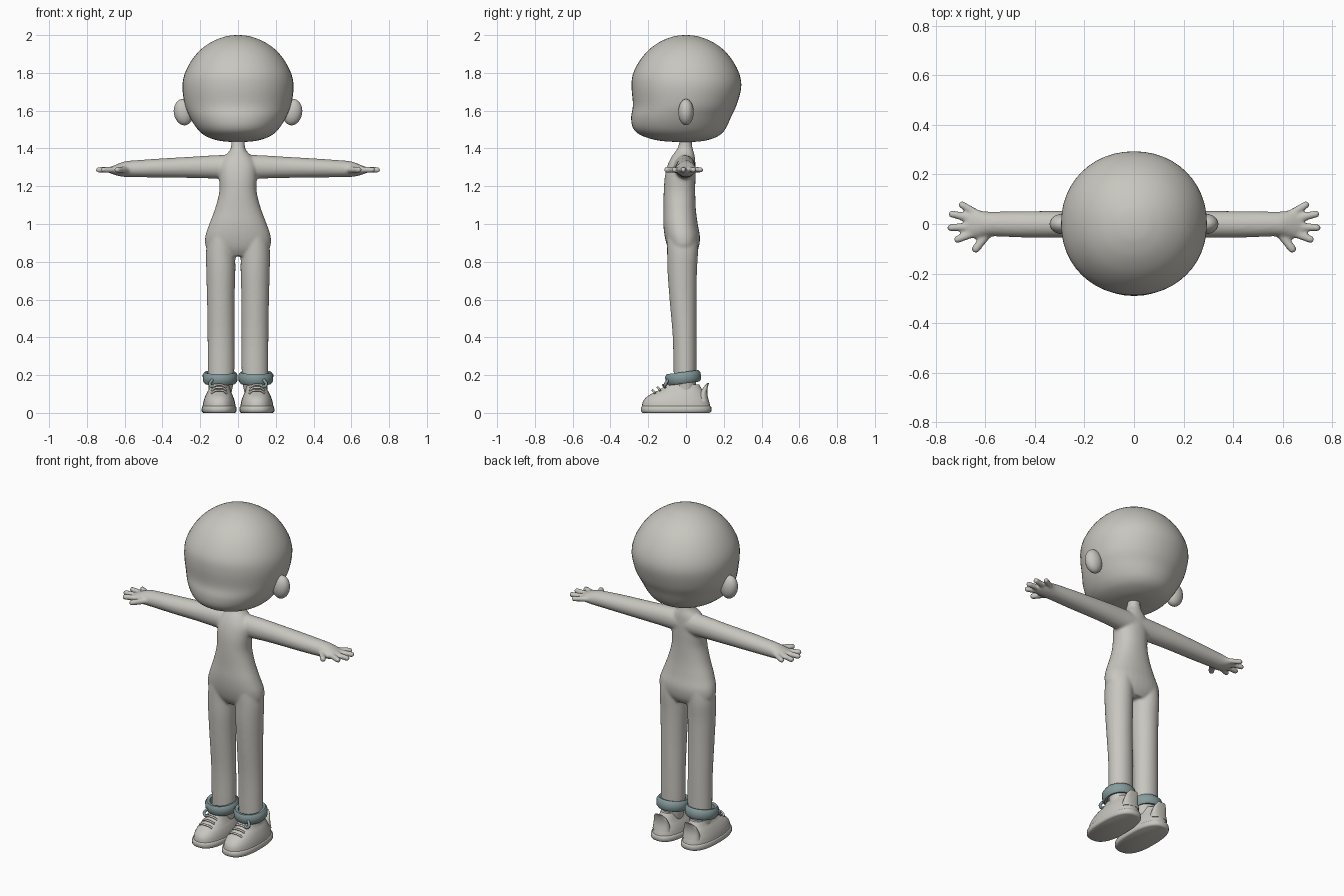
import bpy, bmesh, math
from mathutils import Vector, Matrix

if "Cube" in bpy.data.objects:
    bpy.data.objects.remove(bpy.data.objects["Cube"])


def material(name, rgb):
    m = bpy.data.materials.new(name)
    m.diffuse_color = (*rgb, 1)
    m.use_nodes = True
    m.node_tree.nodes["Principled BSDF"].inputs["Base Color"].default_value = m.diffuse_color
    return m


CLAY = material("warm_grey", (0.58, 0.565, 0.52))
TEAL = material("dusty_teal", (0.24, 0.33, 0.34))


def spline(rows, steps):
    """Smoothly interpolate a list of number tuples (Catmull-Rom)."""
    out = []
    for i in range(len(rows) - 1):
        a, b, c, d = (rows[max(0, min(len(rows) - 1, i + k))] for k in (-1, 0, 1, 2))
        for s in range(steps):
            t = s / steps
            out.append([0.5 * (2 * q + (r - p) * t + (2 * p - 5 * q + 4 * r - w) * t * t
                        + (3 * q - p - 3 * r + w) * t ** 3) for p, q, r, w in zip(a, b, c, d)])
    return out + [list(rows[-1])]


def loft(bm, rows, steps=4, sides=32, power=2.0, turn=None):
    """Rows are (height, centre x, half width, front y, back y)."""
    turn = turn or Matrix()
    rings = []
    for z, cx, hw, yf, yb in spline(rows, steps):
        ring = []
        for k in range(sides):
            a = 2 * math.pi * k / sides
            c, s = math.cos(a), math.sin(a)
            x = cx + hw * math.copysign(abs(c) ** (2 / power), c)
            y = (yf + yb) / 2 + (yb - yf) / 2 * math.copysign(abs(s) ** (2 / power), s)
            ring.append(bm.verts.new(turn @ Vector((x, y, z))))
        rings.append(ring)
    for lo, hi in zip(rings, rings[1:]):
        for k in range(sides):
            j = (k + 1) % sides
            bm.faces.new((lo[k], lo[j], hi[j], hi[k]))
    bm.faces.new(rings[0][::-1])
    bm.faces.new(rings[-1])


def finish(name, bm, mat, angle=50):
    bmesh.ops.recalc_face_normals(bm, faces=bm.faces)
    me = bpy.data.meshes.new(name)
    bm.to_mesh(me)
    bm.free()
    me.materials.append(mat)
    ob = bpy.data.objects.new(name, me)
    bpy.context.collection.objects.link(ob)
    bpy.ops.object.select_all(action='DESELECT')
    bpy.context.view_layer.objects.active = ob
    ob.select_set(True)
    bpy.ops.object.shade_smooth_by_angle(angle=math.radians(angle))
    return ob


def ball(bm, centre, radii, turn=None):
    bmesh.ops.create_uvsphere(bm, u_segments=24, v_segments=14, radius=1,
                              matrix=Matrix.Translation(centre) @ (turn or Matrix())
                              @ Matrix.Diagonal((*radii, 1)))


def rod(bm, start, end, r0, r1):
    """Round-ended tapered rod."""
    start, end = Vector(start), Vector(end)
    d = end - start
    turn = Matrix.Translation(start) @ d.to_track_quat('Z', 'Y').to_matrix().to_4x4()
    loft(bm, [(0, 0, r0, -r0, r0), (d.length, 0, r1, -r1, r1)], 3, 14, turn=turn)
    ball(bm, end, (r1, r1, r1))


def tube(name, points, radius, mat):
    cu = bpy.data.curves.new(name, 'CURVE')
    cu.dimensions = '3D'
    cu.bevel_depth, cu.bevel_resolution, cu.use_fill_caps = radius, 2, True
    sp = cu.splines.new('POLY')
    pts = spline(points, 5)
    sp.points.add(len(pts) - 1)
    for p, co in zip(sp.points, pts):
        p.co = (*co, 1)
    sp.use_smooth = True
    cu.materials.append(mat)
    ob = bpy.data.objects.new(name, cu)
    bpy.context.collection.objects.link(ob)


# Head: round skull with a fuller lower face and flattened underside
bm = bmesh.new()
loft(bm, [(1.434, 0, .03, -.05, .03), (1.441, 0, .10, -.14, .10), (1.46, 0, .16, -.215, .16),
          (1.485, 0, .198, -.262, .195), (1.52, 0, .228, -.285, .218), (1.57, 0, .257, -.29, .24),
          (1.63, 0, .281, -.281, .268), (1.72, 0, .294, -.288, .292), (1.79, 0, .284, -.282, .284),
          (1.86, 0, .25, -.248, .25), (1.92, 0, .201, -.199, .201), (1.965, 0, .138, -.137, .138),
          (1.99, 0, .076, -.076, .076), (1.998, 0, .035, -.035, .035), (2.0, 0, .004, -.004, .004)],
     4, 48, 2.08)
finish("head", bm, CLAY)

# Ears
for s, side in ((1, "left"), (-1, "right")):
    bm = bmesh.new()
    ball(bm, (s * .288, 0, 1.592), (.052, .041, .07), Matrix.Rotation(s * .15, 4, 'Y'))
    finish(side + "_ear", bm, CLAY)

# Body: torso, legs, arms and hands blended into one skin
bm = bmesh.new()
loft(bm, [(.83, 0, .10, -.07, .045), (.87, 0, .165, -.095, .066), (.93, 0, .174, -.112, .074),
          (1.0, 0, .152, -.12, .062), (1.08, 0, .122, -.119, .052), (1.17, 0, .099, -.118, .049),
          (1.25, 0, .10, -.112, .05), (1.31, 0, .098, -.098, .05), (1.355, 0, .075, -.077, .047),
          (1.39, 0, .043, -.052, .038), (1.42, 0, .036, -.038, .032), (1.48, 0, .034, -.03, .03)],
     power=2.2)
FINGERS = [((.62, .035), (.693, .077), .015), ((.65, .022), (.733, .04), .0155),
           ((.65, -.01), (.738, -.015), .0155), ((.64, -.035), (.712, -.062), .0155),
           ((.59, -.04), (.638, -.1), .017)]
for s in (1, -1):
    loft(bm, [(.10, s * .095, .06, -.06, .05), (.2, s * .09, .07, -.065, .055),
              (.4, s * .09, .071, -.07, .056), (.6, s * .091, .073, -.087, .056),
              (.75, s * .091, .077, -.098, .058), (.86, s * .092, .077, -.1, .064),
              (.95, s * .085, .07, -.1, .06)])
    # Arm is lofted upright, then laid out sideways
    lay = Matrix(((0, 0, s, 0), (0, 1, 0, 0), (1, 0, 0, 0), (0, 0, 0, 1)))
    loft(bm, [(.02, 1.30, .066, -.07, .05), (.12, 1.302, .062, -.06, .05), (.25, 1.3, .056, -.055, .052),
              (.42, 1.296, .05, -.055, .052), (.56, 1.292, .044, -.05, .05), (.60, 1.29, .041, -.051, .051),
              (.635, 1.287, .032, -.058, .055), (.665, 1.285, .021, -.056, .046),
              (.683, 1.284, .012, -.04, .03)], turn=lay)
    for (x0, y0), (x1, y1), r in FINGERS:
        rod(bm, (s * x0, y0, 1.288), (s * x1, y1, 1.287), r + .001, r)
body = finish("body", bm, CLAY)
mod = body.modifiers.new("blend", 'REMESH')
mod.mode, mod.voxel_size, mod.use_smooth_shade = 'VOXEL', .0075, True
mod = body.modifiers.new("soften", 'SMOOTH')
mod.factor, mod.iterations = .5, 5

for s, side in ((1, "left"), (-1, "right")):
    cx = s * .1
    # Shoe sole and upper
    bm = bmesh.new()
    loft(bm, [(0, cx, .084, -.228, .124), (.008, cx, .092, -.238, .134), (.03, cx, .091, -.238, .134),
              (.036, cx, .086, -.232, .128)], 2, 40, 2.5)
    finish(side + "_sole", bm, CLAY, 40)
    bm = bmesh.new()
    loft(bm, [(.03, cx, .088, -.234, .13), (.06, cx, .083, -.228, .122), (.085, cx, .075, -.208, .11),
              (.105, cx, .066, -.175, .098), (.125, cx * .98, .057, -.135, .085),
              (.15, cx * .97, .05, -.105, .07)], 4, 40, 2.3)
    finish(side + "_shoe", bm, CLAY)

    # Heel tab flaring up and back
    bm = bmesh.new()
    loft(bm, [(.06, cx, .055, .05, .122), (.10, cx, .048, .07, .113), (.135, cx, .04, .092, .115),
              (.158, cx, .024, .112, .122)], 3, 20, 2.4)
    finish(side + "_heel_tab", bm, CLAY)

    # Laces crossing the front
    for i in range(4):
        y, z = -.175 + .027 * i, .112 + .0145 * i
        w = .04 - .002 * i
        tube(f"{side}_lace_{i + 1}", [(cx - w, y + .012, z - .008), (cx - w * .5, y, z + .006),
             (cx + w * .5, y, z + .006), (cx + w, y + .012, z - .008)], .006, CLAY)

    # Ankle band, tilted up at the back
    bm = bmesh.new()
    prof = [(.066, -.026), (.081, -.031), (.091, -.018), (.092, .016), (.082, .03), (.066, .026)]
    n = 40
    tilt = Matrix.Translation((s * .095, -.015, .186)) @ Matrix.Rotation(.13, 4, 'X')
    rings = [[bm.verts.new(tilt @ Vector((r * math.cos(2 * math.pi * k / n),
              r * 1.03 * math.sin(2 * math.pi * k / n), z))) for r, z in prof] for k in range(n)]
    for k in range(n):
        a, b = rings[k], rings[(k + 1) % n]
        for i in range(len(prof)):
            j = (i + 1) % len(prof)
            bm.faces.new((a[i], b[i], b[j], a[j]))
    finish(side + "_ankle_band", bm, TEAL, 60)

    # Small tie hanging from the front of the band
    tube(side + "_band_tie", [(s * .135, -.095, .175), (s * .15, -.108, .155),
         (s * .14, -.114, .14), (s * .12, -.112, .148)], .008, TEAL)
